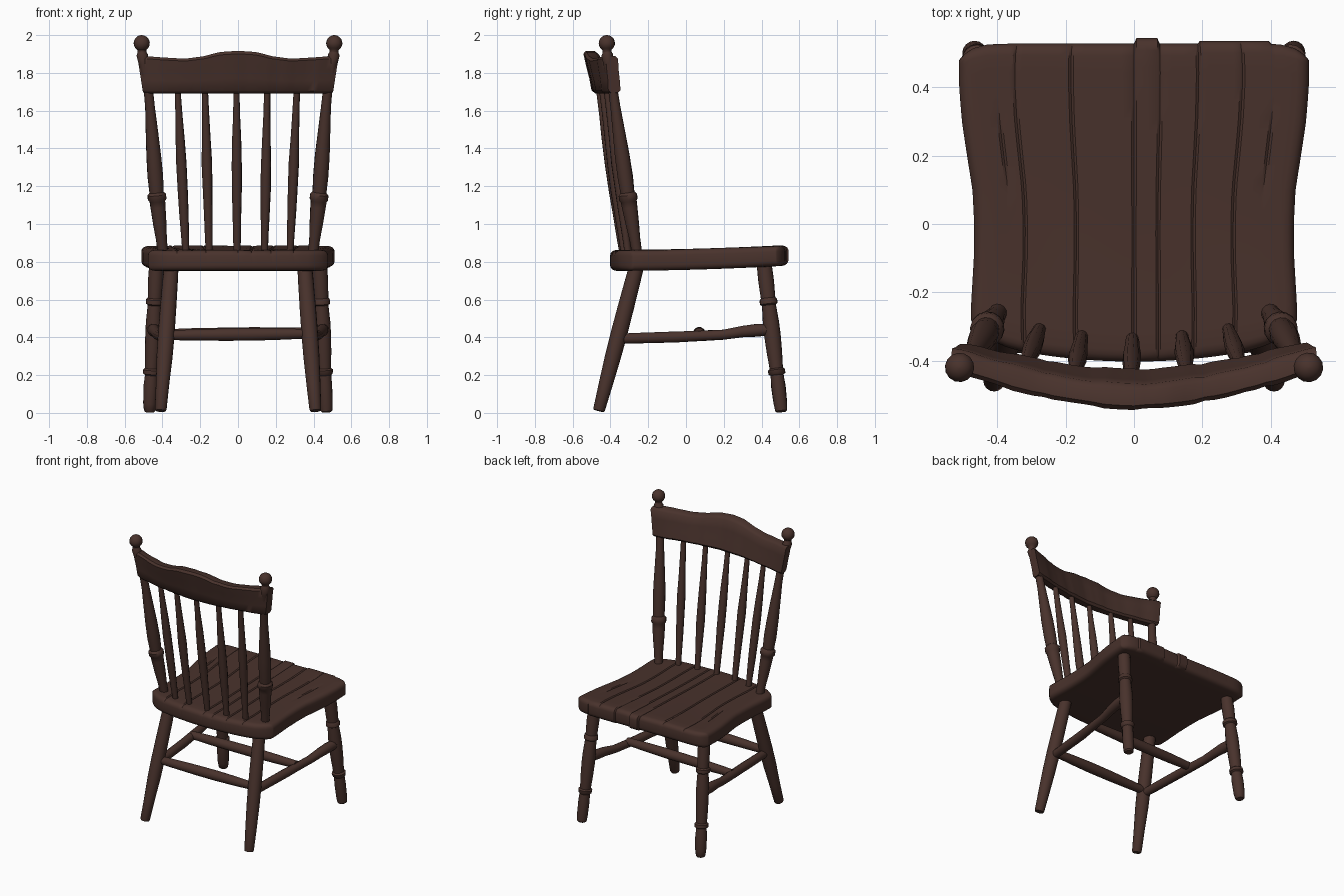
import bpy, bmesh, math, random
from mathutils import Vector

if "Cube" in bpy.data.objects:
    bpy.data.objects.remove(bpy.data.objects["Cube"])

random.seed(4)
wood = bpy.data.materials.new("dark brown wood")
wood.diffuse_color = (0.066, 0.032, 0.025, 1)
wood.use_nodes = True
wood.node_tree.nodes["Principled BSDF"].inputs["Base Color"].default_value = wood.diffuse_color


def lerp(table, t):
    """Piecewise linear lookup in (key, value) pairs."""
    if t <= table[0][0]:
        return table[0][1]
    for (a, u), (b, v) in zip(table, table[1:]):
        if t <= b:
            return u + (v - u) * (t - a) / (b - a)
    return table[-1][1]


def finish(name, bm, angle=40):
    bmesh.ops.recalc_face_normals(bm, faces=bm.faces[:])
    me = bpy.data.meshes.new(name)
    bm.to_mesh(me)
    bm.free()
    me.materials.append(wood)
    me.polygons.foreach_set("use_smooth", [True] * len(me.polygons))
    me.set_sharp_from_angle(angle=math.radians(angle))
    ob = bpy.data.objects.new(name, me)
    bpy.context.collection.objects.link(ob)
    return ob


def skin(bm, rings):
    """Bridge closed rings of vertices and cap both ends."""
    n = len(rings[0])
    for a, b in zip(rings, rings[1:]):
        for i in range(n):
            j = (i + 1) % n
            bm.faces.new((a[i], a[j], b[j], b[i]))
    bm.faces.new(rings[0])
    bm.faces.new(rings[-1])


def turned(name, path, prof, k=2, sides=14, wobble=0.03):
    """Turned wooden bar: radius profile along coordinate k of a path."""
    pts = [Vector(p) for p in path]
    table = [(p[k], p) for p in pts]
    d = (pts[-1] - pts[0]).normalized()
    u = d.orthogonal().normalized()
    v = d.cross(u)
    bm = bmesh.new()
    rings = []
    for t, r in prof:
        c = lerp(table, t)
        r *= 1 + random.uniform(-wobble, wobble)
        rings.append([bm.verts.new(c + r * (math.cos(a) * u + math.sin(a) * v))
                      for a in (2 * math.pi * i / sides for i in range(sides))])
    skin(bm, rings)
    return finish(name, bm)


# ---- plank seat: gently curved outline, rounded rim, shallow grooves ----
width = [(-.4, .472), (-.25, .477), (-.1, .468), (0, .467), (.1, .472), (.2, .488),
         (.3, .503), (.4, .511), (.48, .512), (.54, .50)]
grooves = [-.78, -.68, -.36, 0.0, .15, .37, .62, .8]
rim = [0, .003, .01, .02, .035]
us = {round(-1 + i / 14, 4) for i in range(29)}
us = {u for u in us if abs(u) < .92 and min(abs(u - g) for g in grooves) > .03}
us |= {g + o for g in grooves for o in (-.014, 0, .014)}
us |= {s * (1 - 2 * d) for s in (-1, 1) for d in rim}
us = sorted(us)
vs = [d / .93 for d in rim] + [.04 + .92 * i / 18 for i in range(1, 18)] + [1 - d / .93 for d in reversed(rim)]


def seat_point(u, v, top):
    back = -.402 + .06 * u * u + .06 * abs(u) ** 10
    front = .527 - .05 * abs(u) ** 18
    front += .016 if 0.0 < u < .15 else (.008 if .37 < u < .8 else 0)
    y = back + (front - back) * v
    x = u * lerp(width, y)
    d = min((1 - abs(u)) * .5, v * .93, (1 - v) * .93)
    q = min(1, d / .035)
    f = .45 + .55 * math.sqrt(max(0, 1 - (1 - q) ** 2))
    s = (y + .41) / .95
    hi, lo = .862 + .026 * s * s, .752 + .028 * s * s
    mid = (hi + lo) / 2
    if not top:
        return (x, y, mid + (lo - mid) * f)
    dip = .005 if u in grooves else 0
    if u in (-.78, .8):
        dip *= (.1 < y < .35)
    return (x, y, mid + (hi - mid) * f - dip + .0012 * math.sin(9 * y + 7 * u))


bm = bmesh.new()
top = [[bm.verts.new(seat_point(u, v, True)) for v in vs] for u in us]
bot = [[bm.verts.new(seat_point(u, v, False)) for v in vs] for u in us]
for g in (top, bot):
    for i in range(len(us) - 1):
        for j in range(len(vs) - 1):
            bm.faces.new((g[i][j], g[i + 1][j], g[i + 1][j + 1], g[i][j + 1]))


def border(g):
    return ([r[0] for r in g] + g[-1][1:] + [r[-1] for r in reversed(g[:-1])]
            + list(reversed(g[0][1:-1])))


ta, ba = border(top), border(bot)
for i in range(len(ta)):
    j = (i + 1) % len(ta)
    bm.faces.new((ta[i], ta[j], ba[j], ba[i]))
finish("seat", bm, 35)

# ---- curved crest rail with a raised middle ----
crest = [(0, 1.917), (.1, 1.910), (.18, 1.888), (.28, 1.875), (.4, 1.882), (.54, 1.893)]
bm = bmesh.new()
rings = []
N = 36
for i in range(N + 1):
    u = -1 + 2 * i / N
    zt, zb = lerp(crest, abs(u) * .53), 1.692
    shrink = .82 if i in (0, N) else 1
    wob = random.uniform(-.003, .003)
    ring = []
    for t, o in [(0, -.6), (.07, -1), (.35, -.94), (.65, -1), (.93, -1), (1, -.6),
                 (1, .6), (.93, 1), (.65, .94), (.35, 1), (.07, 1), (0, .6)]:
        tt = .5 + (t - .5) * (.96 if shrink < 1 else 1)
        a = abs(u) ** 1.7
        y = (-.458 - .05 * t) * (1 - a) + (-.378 - .015 * t) * a
        x = u * (.503 + .03 * t)
        ring.append(bm.verts.new((x, y + o * (.037 + wob) * shrink,
                                  zb + (zt - zb) * tt)))
    rings.append(ring)
skin(bm, rings)
finish("crest_rail", bm, 45)

# ---- back spindles ----
spindles = [(-.275, -.32, -.305, -.42), (-.152, -.175, -.325, -.445), (-.005, -.008, -.332, -.462),
            (.14, .155, -.325, -.445), (.275, .312, -.305, -.42)]
for n, (x0, x1, y0, y1) in enumerate(spindles):
    turned(f"back_spindle_{n + 1}", [(x0, y0, .83), (x1, y1, 1.72)],
           [(.83, .018), (.93, .020), (1.05, .024), (1.18, .027), (1.32, .028),
            (1.45, .024), (1.58, .019), (1.72, .016)], sides=10, wobble=.06)

for side, s in (("left", -1), ("right", 1)):
    # back post with ring and ball finial
    turned(f"back_post_{side}",
           [(s * .395, -.255, .82), (s * .43, -.308, 1.15), (s * .472, -.385, 1.7),
            (s * .508, -.418, 1.9), (s * .511, -.42, 1.99)],
           [(.82, .026), (.92, .029), (1.0, .035), (1.09, .041), (1.12, .042), (1.13, .049),
            (1.155, .049), (1.168, .038), (1.25, .041), (1.36, .039), (1.5, .032), (1.62, .026),
            (1.72, .025), (1.85, .028), (1.895, .031), (1.908, .024), (1.918, .022)], wobble=.02)
    turned(f"finial_{side}", [(s * .508, -.418, 1.9), (s * .511, -.42, 2.0)],
           [(1.9, .020), (1.918, .024)] +
           [(1.957 - .043 * math.cos(a), .043 * math.sin(a))
            for a in (.6, .95, 1.3, 1.6, 1.9, 2.2, 2.5, 2.8, 3.08)], wobble=.01)

    # plain splayed leg under the backrest
    turned(f"rear_leg_{side}", [(s * .35, -.25, .82), (s * .41, -.462, .01)][::-1],
           [(.011, .027), (.02, .032), (.15, .036), (.3, .042), (.42, .045), (.55, .044),
            (.68, .041), (.82, .038)], sides=16)

    # turned leg with rings
    turned(f"front_leg_{side}", [(s * .468, .505, .004), (s * .43, .41, .82)],
           [(.004, .022), (.012, .031), (.05, .036), (.14, .038), (.2, .034), (.207, .044),
            (.228, .045), (.236, .036), (.32, .040), (.41, .043), (.48, .042), (.57, .037),
            (.577, .046), (.6, .046), (.608, .038), (.7, .042), (.82, .038)], sides=16)

    # side stretcher, rising toward the turned leg
    turned(f"side_stretcher_{side}",
           [(s * .38, -.35, .393), (s * .40, -.05, .402), (s * .425, .2, .414),
            (s * .44, .32, .434), (s * .452, .46, .442)],
           [(-.35, .027), (-.25, .029), (-.05, .030), (.1, .028), (.2, .028), (.3, .031),
            (.37, .034), (.46, .030)], k=1, sides=12)

# ---- cross stretchers: one between the splayed legs, one joining the sides ----
for name, x, y, z in (("rear_stretcher", .385, -.35, .415), ("middle_stretcher", .41, .07, .42)):
    turned(name, [(-x, y, z - .004), (0, y, z), (x, y, z + .004)],
           [(-x, .026), (-x * .6, .031), (-x * .2, .034), (x * .2, .034), (x * .6, .031), (x, .026)],
           k=0, sides=12)
